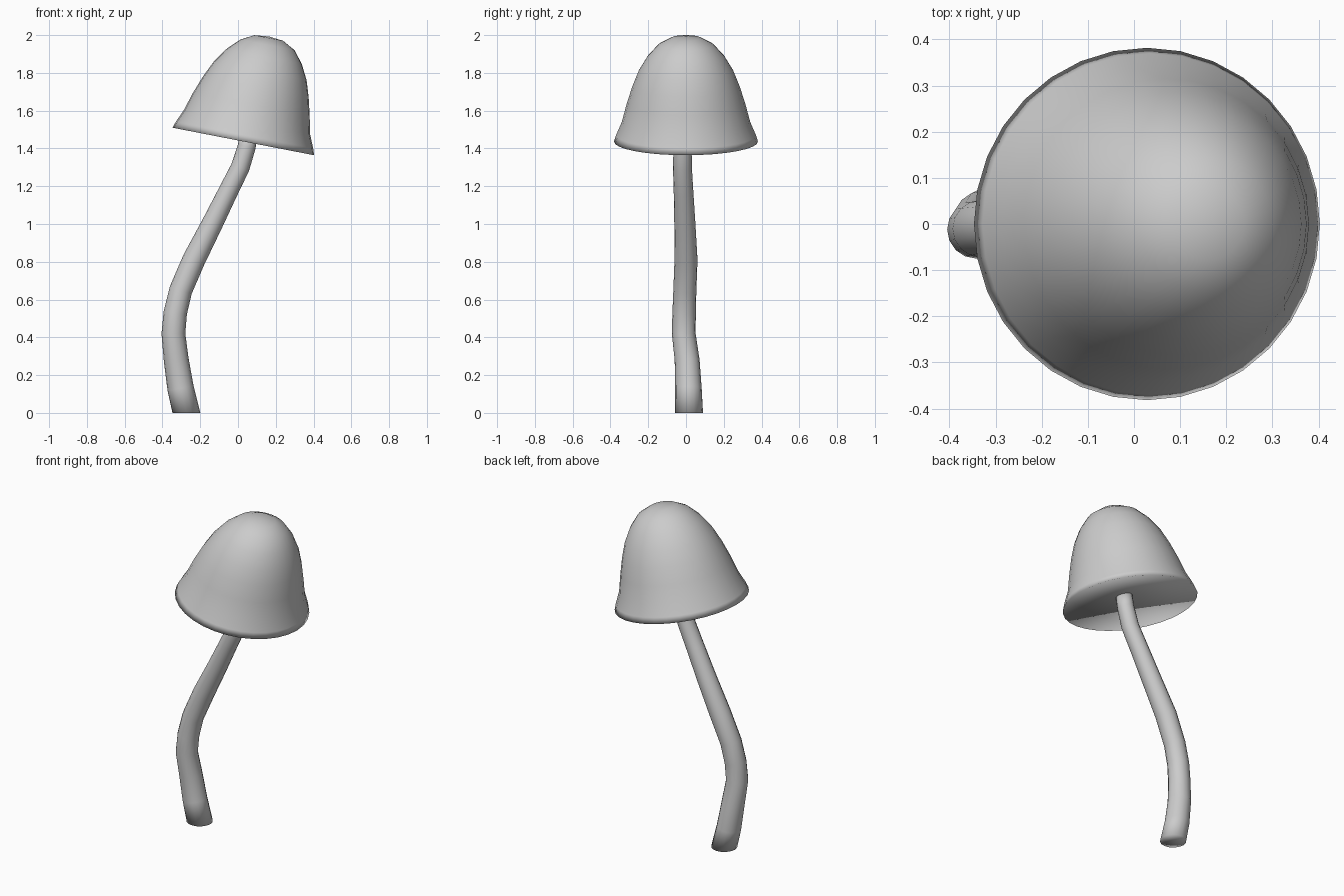
import bpy, bmesh
from math import sin, cos, pi, radians
from mathutils import Matrix, Vector

if "Cube" in bpy.data.objects:
    bpy.data.objects.remove(bpy.data.objects["Cube"])


def make_lofted(name, rings, segs, cap_start, cap_end):
    """Skin circles given as (centre, tilt about y, radius)."""
    bm = bmesh.new()
    loops = []
    for centre, tilt, r in rings:
        m = Matrix.Translation(centre) @ Matrix.Rotation(tilt, 4, 'Y')
        loops.append([bm.verts.new(m @ Vector((r * cos(2 * pi * i / segs),
                                               r * sin(2 * pi * i / segs), 0)))
                      for i in range(segs)])
    for a, b in zip(loops, loops[1:]):
        for i in range(segs):
            j = (i + 1) % segs
            bm.faces.new((a[i], a[j], b[j], b[i]))
    # Close each end with a fan around a centre point
    for loop, point in ((loops[0], cap_start), (loops[-1], cap_end)):
        c = bm.verts.new(point)
        for i in range(segs):
            bm.faces.new((loop[i], loop[(i + 1) % segs], c))
    bmesh.ops.recalc_face_normals(bm, faces=bm.faces[:])
    for f in bm.faces:
        f.smooth = True
    mesh = bpy.data.meshes.new(name)
    bm.to_mesh(mesh)
    bm.free()
    ob = bpy.data.objects.new(name, mesh)
    bpy.context.collection.objects.link(ob)
    return ob


# Stem: a bent, tapering tube (x, y, z, tilt in degrees, radius)
path = [(-0.273, 0.016, 0.0, 0, 0.074),
        (-0.304, 0.013, 0.13, -10, 0.070),
        (-0.327, 0.006, 0.28, -8, 0.066),
        (-0.342, -0.012, 0.42, 0, 0.063),
        (-0.332, -0.010, 0.53, 9, 0.062),
        (-0.303, -0.006, 0.65, 19, 0.061),
        (-0.234, 0.0, 0.81, 26, 0.061),
        (-0.137, -0.006, 1.0, 26, 0.056),
        (-0.053, -0.013, 1.17, 26, 0.052),
        (0.012, -0.019, 1.30, 22, 0.050),
        (0.046, -0.018, 1.41, 15, 0.048),
        (0.058, -0.018, 1.48, 11, 0.047)]
stem = make_lofted("stem", [(Vector(p[:3]), radians(p[3]), p[4]) for p in path],
                   16, path[0][:3], path[-1][:3])

# Cap: a bell profile (radius, height, sideways drift) leaning to the right
tilt = radians(11)
base = Vector((0.028, 0, 1.437))
axis = Vector((sin(tilt), 0, cos(tilt)))
bell = [(0.382, 0.0, 0), (0.370, 0.035, 0), (0.340, 0.105, 0),
        (0.315, 0.20, 0.004), (0.285, 0.295, 0.010), (0.251, 0.38, 0.016),
        (0.204, 0.458, 0.022), (0.146, 0.521, 0.028), (0.078, 0.558, 0.028)]
side = Vector((1, 0, 0))
cap = make_lofted("cap", [(base + axis * h + side * d, tilt, r)
                          for r, h, d in bell],
                  32, base + axis * 0.05, base + axis * 0.566 + side * 0.028)
